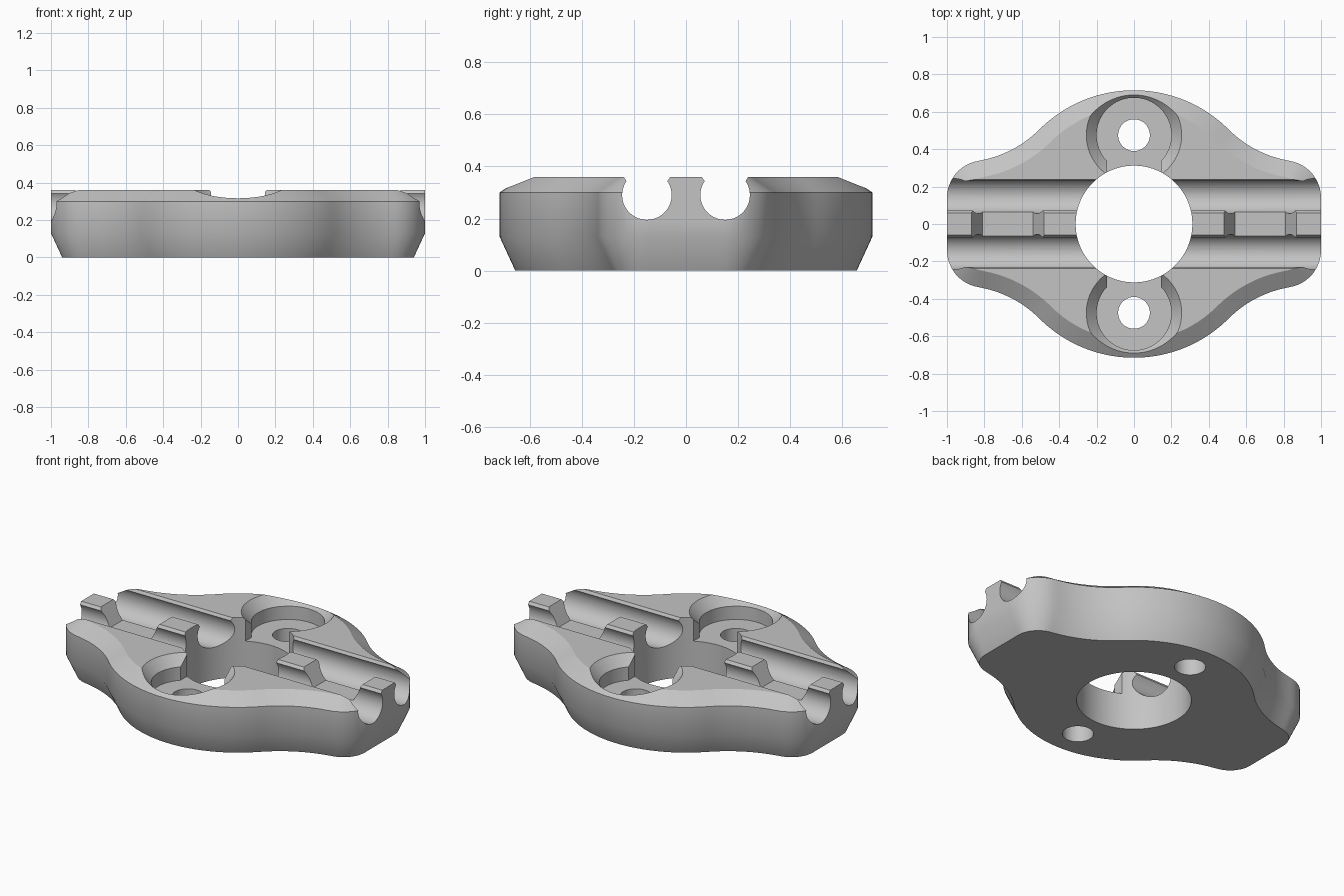
import bpy, bmesh, math

if "Cube" in bpy.data.objects:
    bpy.data.objects.remove(bpy.data.objects["Cube"], do_unlink=True)

TOP = 0.36
ABOVE = 0.5


def loft(name, rings):
    """Closed solid through rings of equal point count."""
    bm = bmesh.new()
    loops = [[bm.verts.new(p) for p in ring] for ring in rings]
    for a, b in zip(loops, loops[1:]):
        for i in range(len(a)):
            j = (i + 1) % len(a)
            bm.faces.new((a[i], a[j], b[j], b[i]))
    bm.faces.new(loops[0])
    bm.faces.new(loops[-1])
    bmesh.ops.recalc_face_normals(bm, faces=bm.faces)
    mesh = bpy.data.meshes.new(name)
    bm.to_mesh(mesh)
    bm.free()
    obj = bpy.data.objects.new(name, mesh)
    bpy.context.collection.objects.link(obj)
    return obj


def arc(cx, cy, r, start, end, n):
    angles = [math.radians(start + (end - start) * i / n) for i in range(n + 1)]
    return [(cx + r * math.cos(a), cy + r * math.sin(a)) for a in angles]


def lathe(name, y, profile, n=64):
    """Round solid about a vertical axis at (0, y)."""
    return loft(name, [[(px, py, z) for px, py in arc(0, y, r, 0, 360, n)[:-1]]
                       for r, z in profile])


def box(name, x, y, z):
    return loft(name, [[(x[0], y[0], h), (x[1], y[0], h),
                        (x[1], y[1], h), (x[0], y[1], h)] for h in z])


def combine(target, tool, operation):
    mod = target.modifiers.new(operation.title(), "BOOLEAN")
    mod.operation = operation
    mod.solver = "EXACT"
    mod.object = tool
    bpy.context.view_layer.objects.active = target
    bpy.ops.object.modifier_apply(modifier=mod.name)
    bpy.data.objects.remove(tool, do_unlink=True)


def outline(inset, z):
    """Lobed plate outline from tangent arcs, moved inward by inset."""
    quarter = arc(0.8, 0.14, 0.2 - inset, 0, 80.7, 12)
    quarter += arc(0.93, 0.93, 0.6 + inset, 260.7, 225, 14)[1:]
    quarter += arc(0, 0, 0.715 - inset, 45, 90, 20)[1:]
    half = quarter + [(-x, y) for x, y in quarter[-2::-1]]
    return [(x, y, z) for x, y in half + [(-x, -y) for x, y in half]]


# Plate with bevelled upper and lower rims
plate = loft("mounting_plate", [outline(0.06, 0), outline(0, 0.13),
                                outline(0, 0.30), outline(0.09, TOP)])

# Centre rail reaches the full length of the plate
combine(plate, box("rail_fill", (-1, 1), (-0.14, 0.14), (0.2, TOP)), "UNION")

# Twin keyhole grooves with flared mouths
for side in (-1, 1):
    section = arc(0.15, 0.29, 0.095, 146, 394, 36)
    section += [(0.238, TOP), (0.238, ABOVE), (0.06, ABOVE), (0.06, TOP)]
    combine(plate, loft("groove_cutter", [[(x, side * y, z) for y, z in section]
                                          for x in (-1.1, 1.1)]), "DIFFERENCE")

# Sloped notches in the rail
for side in (-1, 1):
    section = [(0.48, TOP), (0.54, 0.25), (0.81, 0.25), (0.87, TOP),
               (0.87, ABOVE), (0.48, ABOVE)]
    combine(plate, loft("notch_cutter", [[(side * x, y, z) for x, z in section]
                                         for y in (-0.1, 0.1)]), "DIFFERENCE")

# Screw seats, screw holes and the slots leading to the centre
for side in (-1, 1):
    y = side * 0.475
    seat = [(0.2, 0.22), (0.2, 0.3), (0.255, TOP), (0.255, ABOVE)]
    combine(plate, lathe("seat_cutter", y, seat), "DIFFERENCE")
    combine(plate, lathe("screw_cutter", y, [(0.085, -0.1), (0.085, ABOVE)], 40),
            "DIFFERENCE")
    slot = sorted((side * 0.2, side * 0.4))
    combine(plate, box("slot_cutter", (-0.145, 0.145), slot, (0.22, ABOVE)),
            "DIFFERENCE")

# Central bore
combine(plate, lathe("bore_cutter", 0, [(0.312, -0.1), (0.312, ABOVE)], 96),
        "DIFFERENCE")

# Plain grey finish
grey = bpy.data.materials.new("light_grey")
grey.use_nodes = True
colour = (0.55, 0.55, 0.55, 1)
grey.diffuse_color = colour
grey.node_tree.nodes["Principled BSDF"].inputs["Base Color"].default_value = colour
plate.data.materials.clear()
plate.data.materials.append(grey)
for face in plate.data.polygons:
    face.material_index = 0

# Smooth curves with crisp edges
bpy.ops.object.select_all(action="DESELECT")
plate.select_set(True)
bpy.context.view_layer.objects.active = plate
bpy.ops.object.shade_smooth_by_angle(angle=math.radians(30))
